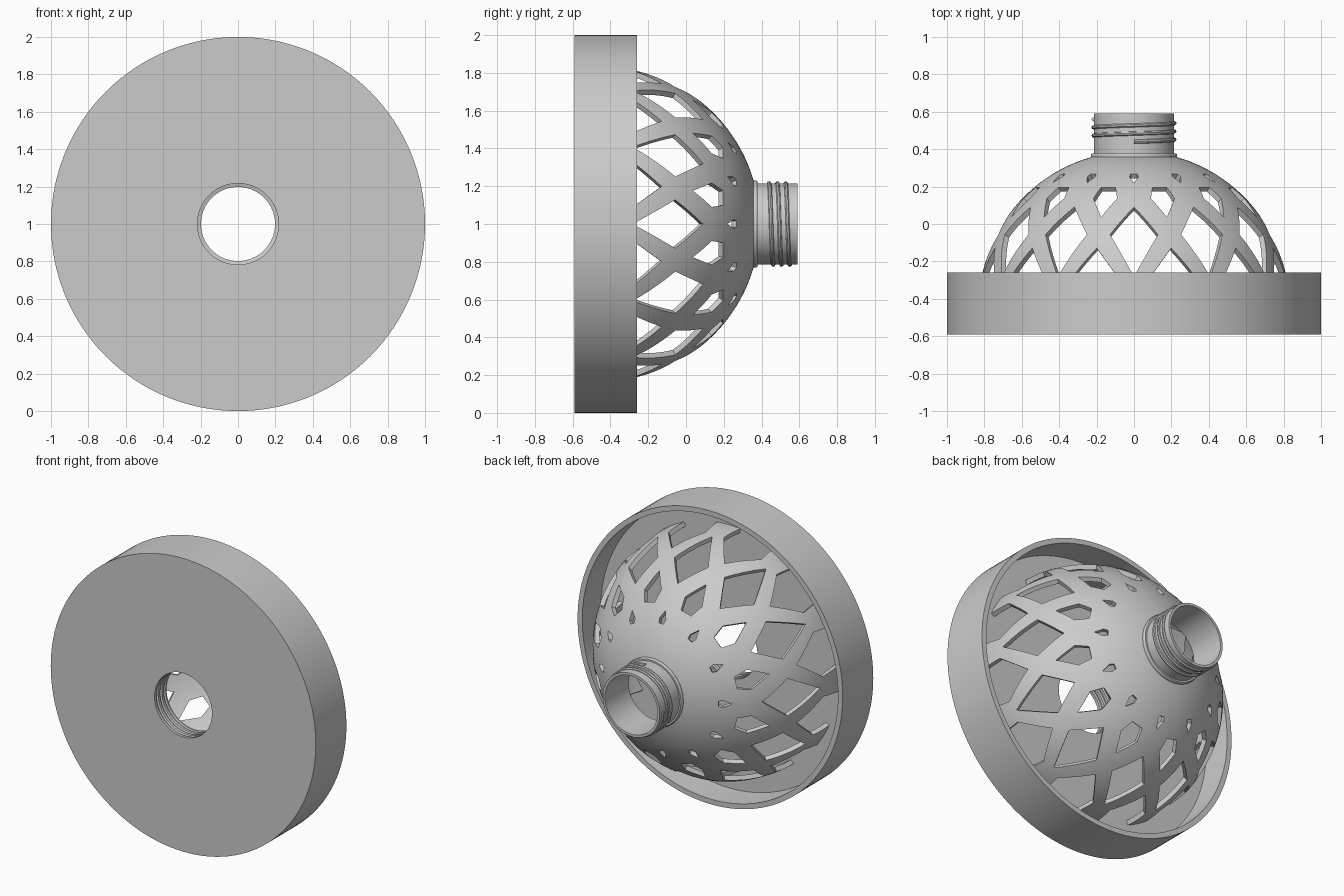
import bpy, bmesh
from math import sin, cos, radians, pi, asin
from mathutils import Vector

cube = bpy.data.objects.get("Cube")
if cube:
    bpy.data.objects.remove(cube, do_unlink=True)

grey = bpy.data.materials.new("plain_grey")
grey.use_nodes = True
grey.diffuse_color = (0.6, 0.6, 0.6, 1)
grey.node_tree.nodes["Principled BSDF"].inputs["Base Color"].default_value = (0.6, 0.6, 0.6, 1)

SEGMENTS = 128
CENTRE = Vector((0, -0.44, 1))   # centre of the dome sphere
RADIUS, INNER = 0.83, 0.80
REPEATS = 12


def finish(bm, name):
    bmesh.ops.recalc_face_normals(bm, faces=bm.faces)
    mesh = bpy.data.meshes.new(name)
    bm.to_mesh(mesh)
    bm.free()
    obj = bpy.data.objects.new(name, mesh)
    bpy.context.collection.objects.link(obj)
    mesh.materials.append(grey)
    return obj


def smooth(obj):
    bpy.ops.object.select_all(action='DESELECT')
    obj.select_set(True)
    bpy.context.view_layer.objects.active = obj
    bpy.ops.object.shade_smooth_by_angle(angle=radians(30))


def revolve(name, profile):
    """Turn a closed (radius, y) profile around the y axis at z = 1."""
    bm = bmesh.new()
    rings = []
    for i in range(SEGMENTS):
        a = 2 * pi * i / SEGMENTS
        rings.append([bm.verts.new((r * sin(a), y, 1 + r * cos(a))) for r, y in profile])
    n = len(profile)
    for i, ring in enumerate(rings):
        nxt = rings[(i + 1) % SEGMENTS]
        for j in range(n):
            k = (j + 1) % n
            bm.faces.new((ring[j], ring[k], nxt[k], nxt[j]))
    return finish(bm, name)


def on_sphere(turn, tilt, radius):
    t, p = radians(tilt), radians(turn)
    return CENTRE + radius * Vector((sin(t) * sin(p), cos(t), sin(t) * cos(p)))


# Drum: thick front plate with a grooved socket, and a thin rim open at the back
socket = [(0.217, -0.59)]
for y in (-0.57, -0.53, -0.49):
    socket += [(0.217, y), (0.228, y + 0.005), (0.228, y + 0.015), (0.217, y + 0.02)]
drum = revolve("drum", [(0.965, -0.26), (1, -0.26), (1, -0.59)] + socket
               + [(0.217, -0.46), (0.965, -0.46)])
smooth(drum)

# Dome shell, open at the neck
STEPS = 32


def arc(radius):
    start, end = asin(0.198 / radius), radians(91.4)
    angles = [start + (end - start) * i / STEPS for i in range(STEPS + 1)]
    return [(radius * sin(t), CENTRE.y + radius * cos(t)) for t in angles]


dome = revolve("lattice_dome", arc(RADIUS) + arc(INNER)[::-1])

# Lattice openings: offset in degrees, then right half outline as (turn, tilt)
rows = [
    (0, [(0, 37.3), (3, 33.5), (2.2, 31.5)]),
    (15, [(0, 55), (6.3, 46), (4.3, 40)]),
    (0, [(0, 50.3), (10, 62.5), (0, 79)]),
    (15, [(0, 68), (10.2, 81), (8.5, 95)]),
]
bm = bmesh.new()
for offset, half in rows:
    outline = half + [(-p, t) for p, t in half[::-1] if p]
    for i in range(REPEATS):
        turn = offset + i * 360 / REPEATS
        low, high = ([bm.verts.new(on_sphere(turn + p, t, RADIUS * s)) for p, t in outline]
                     for s in (0.85, 1.15))
        bm.faces.new(low)
        bm.faces.new(high[::-1])
        for j in range(len(outline)):
            k = (j + 1) % len(outline)
            bm.faces.new((low[j], high[j], high[k], low[k]))
cutter = finish(bm, "opening_cutter")
cutter.hide_render = True

cut = dome.modifiers.new("openings", 'BOOLEAN')
cut.operation, cut.solver, cut.object = 'DIFFERENCE', 'EXACT', cutter
bpy.context.view_layer.update()
dome.data = bpy.data.meshes.new_from_object(
    dome.evaluated_get(bpy.context.evaluated_depsgraph_get()))
dome.modifiers.clear()
bpy.data.objects.remove(cutter, do_unlink=True)
smooth(dome)

# Neck tube with a small collar where it meets the dome
neck = revolve("neck", [(0.198, 0.34), (0.215, 0.34), (0.215, 0.59), (0.198, 0.59)])
smooth(neck)
collar = revolve("neck_collar", [(0.205, 0.352), (0.226, 0.352), (0.231, 0.358),
                                 (0.231, 0.37), (0.226, 0.378), (0.205, 0.378)])
smooth(collar)

# Helical screw thread around the neck
TURNS, PER_TURN = 2.75, 64
curve = bpy.data.curves.new("neck_thread", 'CURVE')
curve.dimensions = '3D'
curve.bevel_depth = 0.011
curve.bevel_resolution = 2
curve.use_fill_caps = True
spline = curve.splines.new('POLY')
count = int(TURNS * PER_TURN)
spline.points.add(count)
for i, point in enumerate(spline.points):
    a = 2 * pi * i / PER_TURN
    point.co = (0.216 * sin(a), 0.44 + 0.12 * i / count, 1 + 0.216 * cos(a), 1)
thread = bpy.data.objects.new("neck_thread", curve)
bpy.context.collection.objects.link(thread)
curve.materials.append(grey)
bpy.ops.object.select_all(action='DESELECT')
thread.select_set(True)
bpy.context.view_layer.objects.active = thread
bpy.ops.object.convert(target='MESH')
smooth(bpy.context.view_layer.objects.active)
